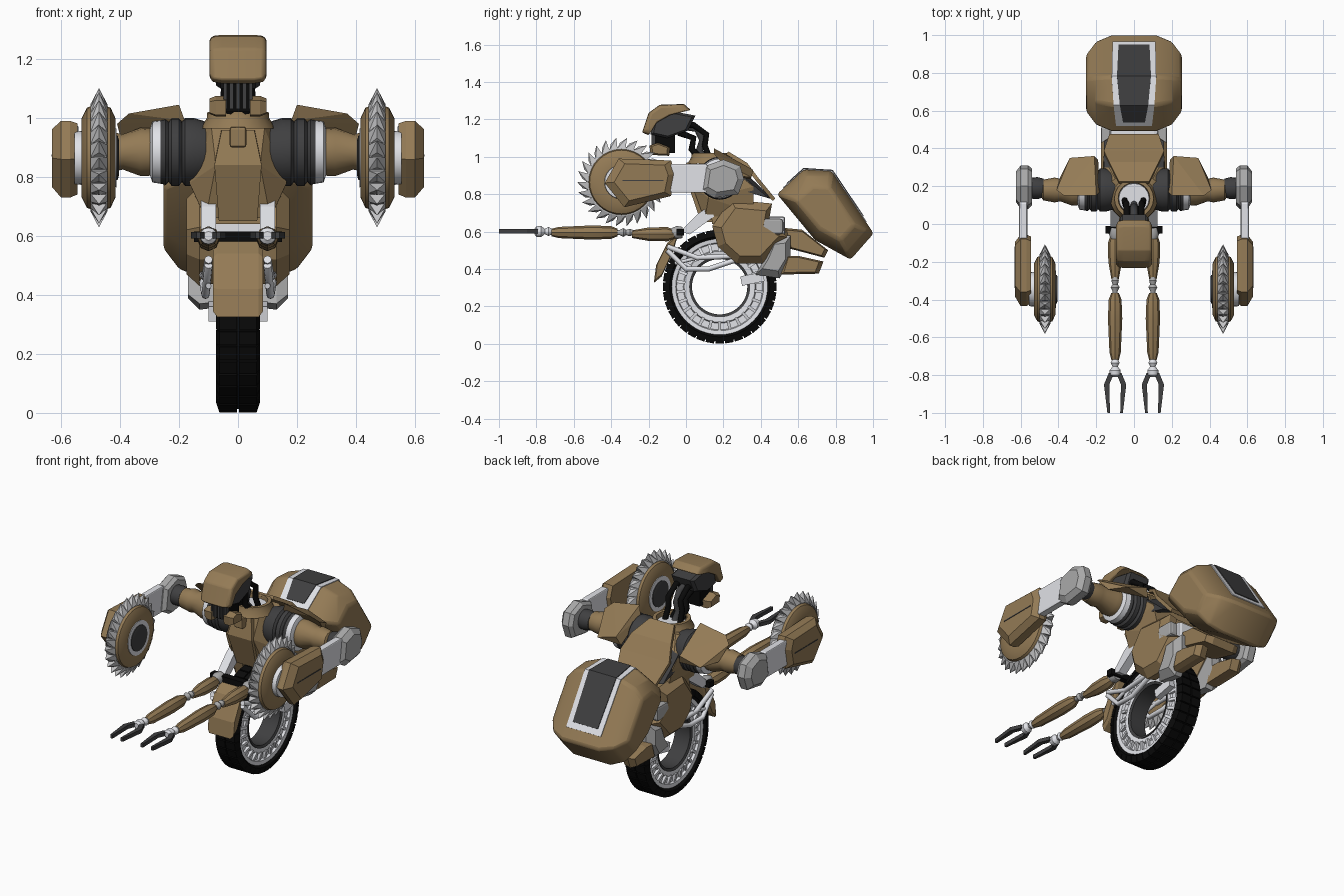
import bpy, bmesh, math
from mathutils import Vector, Matrix

if "Cube" in bpy.data.objects:
    bpy.data.objects.remove(bpy.data.objects["Cube"])


def material(name, r, g, b):
    m = bpy.data.materials.new(name)
    m.use_nodes = True
    m.diffuse_color = (r, g, b, 1)
    m.node_tree.nodes["Principled BSDF"].inputs["Base Color"].default_value = (r, g, b, 1)
    return m


BROWN = material("tan armour", .295, .197, .092)
LIGHT = material("light metal", .76, .77, .81)
STEEL = material("saw steel", .55, .55, .56)
MID = material("grey metal", .4, .4, .4)
DARK = material("dark grey", .05, .05, .052)
BLACK = material("black rubber", .003, .003, .003)


def finish(name, bm, mat, mirror=False, bevel=0, smooth=False, thick=0):
    loose = [v for v in bm.verts if not v.link_faces]
    bmesh.ops.delete(bm, geom=loose, context='VERTS')
    bmesh.ops.recalc_face_normals(bm, faces=bm.faces)
    me = bpy.data.meshes.new(name)
    bm.to_mesh(me)
    bm.free()
    ob = bpy.data.objects.new(name, me)
    bpy.context.collection.objects.link(ob)
    me.materials.append(mat)
    if thick:
        mod = ob.modifiers.new("thickness", 'SOLIDIFY')
        mod.thickness, mod.offset = thick, 0
    if bevel:
        mod = ob.modifiers.new("bevel", 'BEVEL')
        mod.width, mod.segments = bevel, 2
    if mirror:
        ob.modifiers.new("mirror", 'MIRROR')
    if smooth:
        bpy.ops.object.select_all(action='DESELECT')
        ob.select_set(True)
        bpy.context.view_layer.objects.active = ob
        bpy.ops.object.shade_smooth_by_angle(angle=math.radians(35))


# side profile (y, z) stacked along x in scaled layers (x, scale)
def slab(name, pts, layers, mat, **kw):
    bm = bmesh.new()
    c = sum((Vector(p) for p in pts), Vector((0, 0))) / len(pts)
    rings = []
    for x, s in layers:
        rings.append([bm.verts.new((x, *(c + (Vector(p) - c) * s))) for p in pts])
    n = len(pts)
    for a, b in zip(rings, rings[1:]):
        for i in range(n):
            bm.faces.new((a[i], a[(i + 1) % n], b[(i + 1) % n], b[i]))
    bm.faces.new(rings[0])
    bm.faces.new(rings[-1])
    finish(name, bm, mat, **kw)


# symmetric list of (offset, value) from its outer half
def sym(half):
    return [(-t, r) for t, r in half] + [(t, r) for t, r in reversed(half)]


# turned shape: profile (distance, radius) along an axis from an origin
def lathe(name, prof, origin, axis, mat, segs=24, closed=False, mirror=False):
    bm = bmesh.new()
    m = Matrix.Translation(origin) @ Vector(axis).to_track_quat('Z', 'Y').to_matrix().to_4x4()
    rings = []
    for t, r in prof:
        rings.append([bm.verts.new(m @ Vector((r * math.cos(a), r * math.sin(a), t)))
                      for a in (math.tau * i / segs for i in range(segs))])
    pairs = list(zip(rings, rings[1:]))
    if closed:
        pairs.append((rings[-1], rings[0]))
    else:
        bm.faces.new(rings[0])
        bm.faces.new(rings[-1])
    for a, b in pairs:
        for i in range(segs):
            j = (i + 1) % segs
            bm.faces.new((a[i], a[j], b[j], b[i]))
    finish(name, bm, mat, mirror, smooth=True)


def add_hull(bm, pts):
    bmesh.ops.convex_hull(bm, input=[bm.verts.new(p) for p in pts])


def hull(name, pts, mat, **kw):
    bm = bmesh.new()
    add_hull(bm, pts)
    finish(name, bm, mat, **kw)


def box(name, x, y, z, mat, **kw):
    hull(name, [(a, b, c) for a in x for b in y for c in z], mat, **kw)


# bent sheet following (y, z, half width)
def strip(name, path, mat, thick):
    bm = bmesh.new()
    rows = [(bm.verts.new((-w, y, z)), bm.verts.new((w, y, z))) for y, z, w in path]
    for (a, b), (c, d) in zip(rows, rows[1:]):
        bm.faces.new((a, b, d, c))
    finish(name, bm, mat, thick=thick)


def tube(name, pts, r, mat, sides=(1,)):
    for side in sides:
        cu = bpy.data.curves.new(name, 'CURVE')
        cu.dimensions, cu.bevel_depth, cu.bevel_resolution = '3D', r, 2
        cu.use_fill_caps = True
        sp = cu.splines.new('POLY')
        sp.points.add(len(pts) - 1)
        for p, (x, y, z) in zip(sp.points, pts):
            p.co = (side * x, y, z, 1)
        cu.materials.append(mat)
        bpy.context.collection.objects.link(bpy.data.objects.new(name, cu))


# wheel: open-centre rim, tyre, tread and spokes
HUB = Vector((0, .18, .305))
X, Y, Z = (1, 0, 0), (0, -1, 0), (0, 0, 1)
BOTH = (1, -1)
lathe("tyre", sym([(.055, .25), (.072, .268), (.062, .292)]), HUB, X, BLACK, 48, True)
lathe("rim", sym([(.05, .158), (.054, .19), (.044, .195), (.044, .23), (.058, .235), (.062, .264)]),
      HUB, X, LIGHT, 48, True)
lathe("rim_inner_ring", sym([(.05, .148), (.056, .163)]), HUB, X, DARK, 48, True)


def ring_boxes(name, count, r0, r1, half_w, xs, mat):
    bm = bmesh.new()
    for i in range(count):
        rot = Matrix.Translation(HUB) @ Matrix.Rotation(math.tau * i / count, 4, 'X')
        add_hull(bm, [rot @ Vector((x, s * half_w, r)) for x, r in
                      ((xs[0], r0), (xs[1], r0), (xs[0], r1), (xs[1] - .012, r1)) for s in BOTH])
    finish(name, bm, mat, mirror=True)


ring_boxes("tyre_tread", 36, .268, .304, .023, (.003, .075), BLACK)
ring_boxes("rim_spokes", 26, .185, .24, .008, (.03, .064), LIGHT)

# front mudguard and wheel fork
slab("front_mudguard", [(-.04, .59), (-.1, .54), (-.16, .42), (-.172, .325), (-.13, .36), (-.07, .49)],
     sym([(.085, .85), (.07, 1)]), BROWN)
tube("fork_upper", [(.1, -.1, .52), (.11, .06, .46), (.12, .28, .47)], .014, LIGHT, BOTH)
tube("fork_lower", [(.1, -.1, .5), (.11, 0, .4), (.11, .12, .4), (.12, .3, .46)], .014, LIGHT, BOTH)
tube("fork_brace", [(.1, -.06, .43), (.11, .1, .47)], .01, LIGHT, BOTH)
hull("axle_clamp", [(x, y, z) for x in (.065, .1) for y, z in
                    ((.29, .36), (.3, .31), (.42, .335), (.41, .385))], LIGHT, mirror=True)

# legs straddling the wheel
slab("thigh", [(.14, .63), (.24, .77), (.46, .75), (.44, .64), (.55, .57), (.42, .43), (.27, .43), (.17, .52)],
     [(.08, .95), (.13, 1), (.175, .75)], BROWN, mirror=True)
slab("knee", [(.42, .45), (.47, .57), (.56, .58), (.56, .45), (.5, .35), (.37, .37)],
     [(.085, .95), (.13, 1), (.17, .65)], MID, mirror=True)
slab("rear_foot", [(.5, .37), (.71, .375), (.735, .44), (.6, .47), (.53, .47)],
     [(.085, .9), (.13, 1), (.16, .8)], BROWN, mirror=True)
box("hip_bridge", (-.12, .12), (.14, .44), (.64, .75), BROWN)
box("hip_block", (-.13, .13), (.4, .53), (.58, .68), LIGHT, bevel=.02)
box("hip_side", (.125, .175), (.4, .52), (.585, .67), MID, mirror=True, bevel=.015)
slab("pod_bracket", [(.52, .62), (.62, .61), (.76, .5), (.74, .46), (.55, .51)],
     sym([(.11, .85), (.07, 1)]), BROWN)

# rear pod with framed panel
slab("rear_pod", [(.487, .8), (.63, .932), (.78, .922), (1.003, .59), (.88, .45), (.69, .555)],
     sym([(.253, .6), (.2, .87), (.12, 1)]), BROWN, bevel=.014, smooth=True)
strip("pod_frame", [(.52, .833, .095), (.63, .933, .108), (.781, .923, .118), (.963, .652, .114)], LIGHT, .007)
strip("pod_panel", [(.54, .856, .058), (.629, .937, .075), (.783, .927, .09), (.947, .683, .082)], DARK, .007)

# torso
hull("torso", [(s * x, y, z) for s in BOTH for x, y, z in
               ((.09, .07, .965), (.1, .24, .985), (.15, .2, .97), (.165, .12, .78), (.165, .36, .84),
                (.11, .1, .66), (.13, .36, .7), (.075, .035, .84))], BROWN)
hull("chest_plate", [(s * x, y, z) for s in BOTH for x, y, z in
                     ((.055, .045, .96), (.08, .015, .84), (.065, .08, .65), (.06, .15, .65), (.06, .15, .96))], BROWN)
strip("back_plate", [(.22, 1.02, .08), (.32, .96, .13), (.38, .88, .16), (.47, .77, .13)], BROWN, .02)
hull("back_flap", [(.09, .3, .93), (.16, .3, .9), (.16, .44, .78), (.09, .47, .77), (.09, .3, .85), (.16, .3, .82)],
     DARK, mirror=True)
lathe("collar", [(0, .125), (.035, .106), (.055, .104), (.055, .084), (0, .08)], (0, .135, .965), Z, BROWN, 20, True)
lathe("neck_base", [(0, .084), (.025, .08)], (0, .135, .97), Z, LIGHT, 16)
box("collar_latch", (-.028, .028), (0, .06), (.9, .97), BROWN, bevel=.008)

# neck hoses and head
tube("neck_hose_outer", [(.035, -.04, 1.17), (.038, .04, 1.17), (.04, .11, 1.12), (.045, .1, 1.06), (.05, .13, .98)],
     .016, BLACK, BOTH)
tube("neck_hose_inner", [(.02, -.04, 1.13), (.022, .04, 1.1), (.025, .03, 1.04), (.03, .09, .98)], .018, BLACK, BOTH)
tube("neck_spine", [(0, -.06, 1.17), (0, .06, 1.15), (0, .09, 1.09), (0, .07, 1.03), (0, .11, .98)], .02, DARK)
slab("helmet", [(-.2, 1.115), (-.235, 1.13), (-.2, 1.235), (-.14, 1.278), (-.01, 1.282), (.025, 1.25),
                (-.08, 1.225), (-.16, 1.18)], sym([(.096, .8), (.085, .95), (.055, 1)]), BROWN, bevel=.006, smooth=True)
slab("visor", [(-.19, 1.12), (-.17, 1.2), (-.08, 1.245), (.05, 1.22), (.01, 1.14), (-.1, 1.1)],
     sym([(.075, .85), (.06, 1)]), DARK)
box("mouth_core", (-.05, .05), (-.165, -.06), (1.02, 1.14), BLACK)
for i in range(5):
    x = (i - 2) * .022
    box("mouth_bar", (x - .006, x + .006), (-.185, -.16), (1.03, 1.14), DARK)
slab("cheek_guard", [(-.19, 1.01), (-.195, 1.06), (-.15, 1.075), (-.085, 1.05), (-.09, 1.005)],
     [(.04, 1), (.075, 1), (.096, .75)], BROWN, mirror=True)

# shoulders and upper arms
SH = (0, .18, .885)
lathe("shoulder_bellows", [(.1, .1), (.15, .115), (.18, .115), (.19, .102), (.2, .115), (.225, .115), (.235, .102),
                           (.245, .112), (.275, .105)], SH, X, DARK, mirror=True)
lathe("shoulder_ring", [(.262, .08), (.262, .108), (.29, .104), (.298, .08)], SH, X, LIGHT, mirror=True)
lathe("upper_arm", [(.28, .08), (.33, .082), (.39, .06), (.42, .066), (.48, .055), (.49, .04)], SH, X, BROWN, 16,
      mirror=True)
lathe("elbow_joint", [(.48, .05), (.51, .058), (.56, .055)], (0, .19, .885), X, DARK, 16, mirror=True)
hull("shoulder_plate", [(.2, .15, 1.045), (.37, .15, 1.015), (.41, .18, .98), (.18, .17, .99), (.21, .36, .93),
                        (.34, .35, .89), (.39, .25, .9), (.19, .34, .88)], BROWN, mirror=True)

# elbows, forearms and saws
slab("elbow_guard", [(.08, .82), (.1, .95), (.2, .985), (.29, .95), (.31, .88), (.28, .8), (.15, .78)],
     [(.54, .85), (.56, 1), (.6, 1), (.625, .7)], MID, mirror=True)
box("forearm_link", (.565, .608), (-.09, .12), (.81, .96), LIGHT, mirror=True, bevel=.012)
slab("forearm_guard", [(-.435, .86), (-.36, .99), (-.08, .98), (-.055, .91), (-.08, .79), (-.33, .73)],
     [(.545, .93), (.57, 1), (.6, 1), (.63, .76)], BROWN, mirror=True)
box("forearm_slit", (.6, .632), (-.34, -.12), (.87, .876), DARK, mirror=True)
SAW = Vector((0, -.345, .865))
lathe("saw_hub", [(.412, .085), (.412, .1), (.555, .09)], SAW, X, LIGHT, mirror=True)
lathe("saw_hub_cap", [(.404, .06), (.408, .075), (.42, .075)], SAW, X, DARK, mirror=True)
lathe("saw_housing", [(.416, .09), (.416, .135), (.432, .17), (.455, .178), (.49, .178), (.512, .17), (.53, .135),
                      (.53, .085)], SAW, X, BROWN, 32, mirror=True)
lathe("saw_disc", [(.445, .17), (.448, .19), (.495, .19), (.498, .17)], SAW, X, STEEL, 32, mirror=True)
teeth = bmesh.new()
for i in range(26):
    rot = Matrix.Translation(SAW) @ Matrix.Rotation(math.tau * i / 26, 4, 'X')
    base = [(x, s * .022, .18) for x in (.442, .501) for s in BOTH]
    add_hull(teeth, [rot @ Vector(p) for p in base + [(.4715, .03, .236), (.4715, -.008, .21)]])
finish("saw_teeth", teeth, STEEL, mirror=True)

# small front arms with two-prong grippers
hull("small_arm_mount", [(x, y, z) for x in (.075, .125) for y, z in
                         ((-.03, .6), (.02, .585), (.07, .7), (.15, .68), (.13, .74))], LIGHT, mirror=True)
box("small_arm_bar", (-.15, .15), (-.05, -.01), (.58, .615), BLACK)
A = (.1, 0, .595)
lathe("small_shoulder", [(.02, .03), (.05, .035), (.08, .022)], A, Y, MID, 12, mirror=True)
lathe("small_upper_arm", [(.06, .024), (.1, .038), (.2, .036), (.29, .02)], (.1, 0, .586), Y, BROWN, 8, mirror=True)
lathe("small_elbow", [(.28, .012), (.3, .02), (.32, .014), (.335, .024), (.355, .014), (.38, .012)], A, Y, MID, 12,
      mirror=True)
lathe("small_forearm", [(.365, .02), (.4, .034), (.5, .038), (.68, .03), (.72, .02)], A, Y, BROWN, 8, mirror=True)
lathe("small_wrist", [(.71, .012), (.735, .024), (.755, .014), (.775, .03), (.8, .028), (.81, .015)],
      (.1, 0, .6), Y, LIGHT, 12, mirror=True)
for s in BOTH:
    for y0, y1, o0, o1, w0, w1 in ((-.79, -.85, .02, .045, .014, .014), (-.85, -1, .045, .034, .014, .007)):
        hull("gripper_prong", [(.1 + s * o + d * w, y, .602 + e * .011) for y, o, w in ((y0, o0, w0), (y1, o1, w1))
                               for d in BOTH for e in BOTH], DARK, mirror=True)
